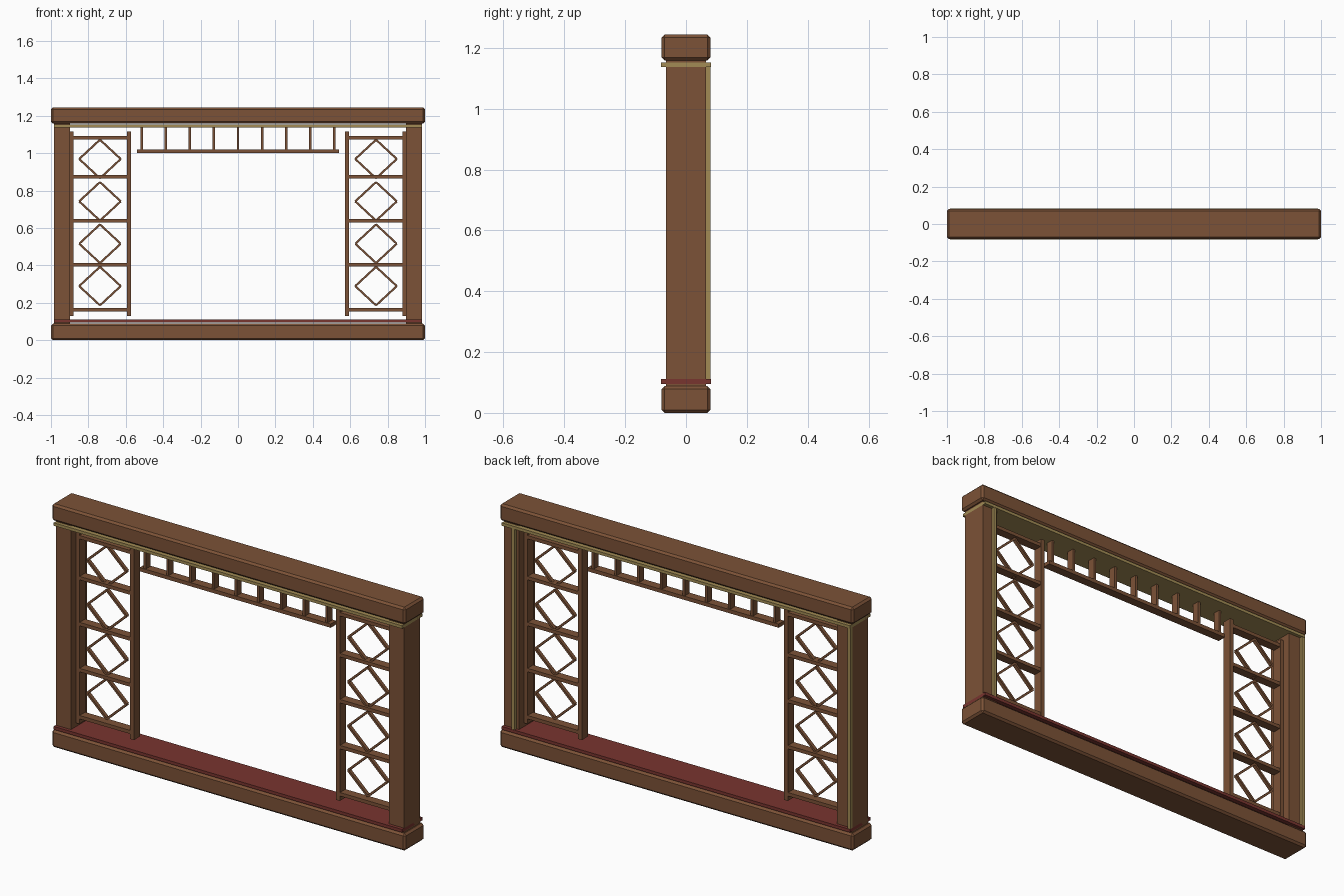
import bpy, math

if "Cube" in bpy.data.objects:
    bpy.data.objects.remove(bpy.data.objects["Cube"])

def material(name, rgb):
    m = bpy.data.materials.new(name)
    m.diffuse_color = (*rgb, 1)
    m.use_nodes = True
    m.node_tree.nodes["Principled BSDF"].inputs["Base Color"].default_value = m.diffuse_color
    return m

WOOD = material("brown_wood", (0.20, 0.085, 0.038))
RED = material("red_trim", (0.19, 0.035, 0.028))
GOLD = material("gold_trim", (0.36, 0.26, 0.09))

def box(name, x, y, z, mat=WOOD, bevel=0, tilt=0):
    """Box from (min, max) ranges, optionally bevelled or tilted about y."""
    bpy.ops.mesh.primitive_cube_add(
        size=1, location=[(a + b) / 2 for a, b in (x, y, z)])
    o = bpy.context.object
    o.name = name
    o.scale = [b - a for a, b in (x, y, z)]
    bpy.ops.object.transform_apply(location=False, rotation=False, scale=True)
    o.rotation_euler.y = tilt
    o.data.materials.append(mat)
    if bevel:
        m = o.modifiers.new("bevel", 'BEVEL')
        m.width, m.segments = bevel, 1
    return o

def span(c, size):
    return (c - size / 2, c + size / 2)

# main beams and their trim slabs
box("sill_beam", (-1, 1), (-0.08, 0.08), (0, 0.088), bevel=0.01)
box("top_beam", (-1, 1), (-0.08, 0.08), (1.158, 1.244), bevel=0.01)
box("sill_trim", (-0.985, 0.985), (-0.082, 0.082), (0.095, 0.111), RED)
box("top_trim", (-0.985, 0.985), (-0.082, 0.082), (1.137, 1.152), GOLD)

# vertical gold strips on the back of the posts
for side, x in (("left", (-0.985, -0.968)), ("right", (0.913, 0.93))):
    box(side + "_post_strip", x, (0.06, 0.08), (0.105, 1.14), GOLD)

for side, s in (("left", -1), ("right", 1)):
    # corner post
    box(side + "_post", span(s * 0.942, 0.086), (-0.065, 0.065), (0.08, 1.16))

    # lattice panel: stiles and rails
    for part, x in (("outer", 0.891), ("inner", 0.582)):
        box(f"{side}_{part}_stile", span(s * x, 0.022), span(0, 0.05), (0.13, 1.115))
    for z in (0.163, 0.404, 0.639, 0.874, 1.083):
        box(side + "_lattice_rail", span(s * 0.737, 0.3), span(0, 0.045), span(z, 0.018))

    # diamonds, four slanted bars each
    w, h = 0.111, 0.103
    length = math.hypot(w, h)
    for i in range(4):
        zc = 0.289 + i * 0.2265
        for dx in (-1, 1):
            for dz in (-1, 1):
                box(side + "_diamond_bar", span(s * 0.738 + dx * w / 2, length),
                    span(0, 0.018), span(zc + dz * h / 2, 0.011),
                    tilt=dx * dz * math.atan2(h, w))

# hanging fretwork under the top beam
box("fretwork_rail", (-0.54, 0.54), span(0, 0.045), (1.0, 1.019))
for i in range(9):
    box("fretwork_spindle", span((i - 4) * 0.1285, 0.013), span(0, 0.038), (1.01, 1.14))
